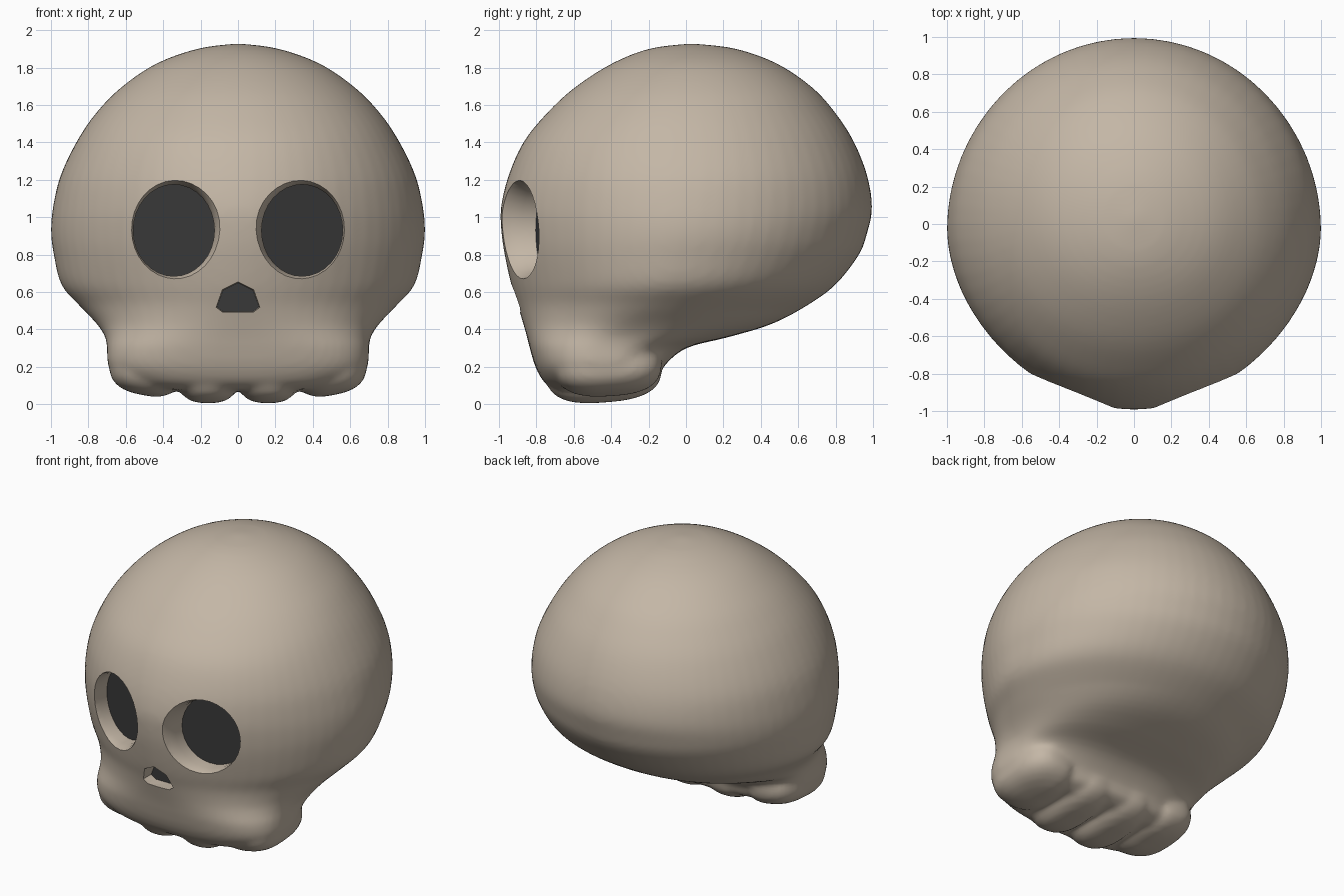
import bpy, bmesh, math
from mathutils import Matrix, Vector

if "Cube" in bpy.data.objects:
    bpy.data.objects.remove(bpy.data.objects["Cube"])

N = 64


def material(name, color):
    m = bpy.data.materials.new(name)
    m.diffuse_color = color
    m.use_nodes = True
    m.node_tree.nodes["Principled BSDF"].inputs["Base Color"].default_value = m.diffuse_color
    return m


bone = material("bone", (0.55, 0.47, 0.38, 1))
dark = material("dark", (0.04, 0.04, 0.04, 1))


def make_object(name, bm, mat=None):
    bmesh.ops.recalc_face_normals(bm, faces=bm.faces)
    me = bpy.data.meshes.new(name)
    bm.to_mesh(me)
    bm.free()
    ob = bpy.data.objects.new(name, me)
    bpy.context.collection.objects.link(ob)
    if mat:
        me.materials.append(mat)
    return ob


def loft(bm, rings):
    loops = [[bm.verts.new(p) for p in r] for r in rings]
    for a, b in zip(loops, loops[1:]):
        for i in range(len(a)):
            j = (i + 1) % len(a)
            bm.faces.new((a[i], a[j], b[j], b[i]))
    bm.faces.new(loops[0])
    bm.faces.new(loops[-1])


# Head cross-sections: height, half width, front y, back y, widest y, front squareness
ROWS = [
    (1.927, 0.03, 0.00, 0.06, 0.03, 2.0),
    (1.90, 0.22, -0.20, 0.27, 0.03, 2.0),
    (1.82, 0.44, -0.40, 0.49, 0.03, 2.0),
    (1.69, 0.63, -0.60, 0.68, 0.02, 2.0),
    (1.55, 0.765, -0.75, 0.805, 0.0, 2.0),
    (1.40, 0.865, -0.87, 0.90, 0.0, 2.0),
    (1.22, 0.95, -0.95, 0.97, 0.0, 1.95),
    (1.05, 0.99, -0.99, 0.995, -0.02, 1.87),
    (0.92, 1.00, -0.987, 0.97, -0.03, 1.85),
    (0.80, 0.985, -0.97, 0.925, -0.05, 1.85),
    (0.64, 0.945, -0.935, 0.80, -0.08, 1.85),
    (0.53, 0.85, -0.90, 0.65, -0.14, 1.95),
    (0.43, 0.755, -0.87, 0.46, -0.25, 2.2),
    (0.36, 0.71, -0.85, 0.23, -0.35, 2.5),
    (0.30, 0.70, -0.835, 0.00, -0.42, 2.7),
    (0.20, 0.69, -0.805, -0.12, -0.44, 2.8),
    (0.12, 0.60, -0.76, -0.15, -0.44, 2.8),
    (0.08, 0.48, -0.70, -0.22, -0.44, 2.8),
]


def smooth_rows(rows, steps=4):
    # Catmull-Rom interpolation between the cross-sections
    out = []
    for i in range(len(rows) - 1):
        p = [rows[max(i - 1, 0)], rows[i], rows[i + 1], rows[min(i + 2, len(rows) - 1)]]
        for k in range(steps):
            t = k / steps
            out.append([0.5 * (2 * b + (c - a) * t + (2 * a - 5 * b + 4 * c - d) * t * t
                               + (3 * b - a - 3 * c + d) * t ** 3) for a, b, c, d in zip(*p)])
    return out + [rows[-1]]


def head_ring(z, w, front, back, mid, n):
    pts = []
    for i in range(N):
        s, c = math.sin(2 * math.pi * i / N), math.cos(2 * math.pi * i / N)
        e = 2 / (n if c > 0 else max(n, 2))
        depth = (front if c > 0 else back) - mid
        pts.append((w * math.copysign(abs(s) ** e, s), mid + depth * abs(c) ** e, z))
    return pts


# Head
bm = bmesh.new()
loft(bm, [head_ring(*r) for r in smooth_rows(ROWS)])


# Teeth: four rounded lobes running front to back
def tooth(center, half, tilt_x, tilt_y):
    mat = (Matrix.Translation(center) @ Matrix.Rotation(tilt_y, 4, 'Y')
           @ Matrix.Rotation(tilt_x, 4, 'X') @ Matrix.Diagonal((*half, 1)))
    for v in bmesh.ops.create_uvsphere(bm, u_segments=40, v_segments=24, radius=1)["verts"]:
        k = sum(abs(c) ** 2.7 for c in v.co) ** (-1 / 2.7)
        v.co = mat @ (v.co * k)


for s in (-1, 1):
    tooth((s * 0.16, -0.44, 0.18), (0.17, 0.31, 0.17), 0.08, 0)
    tooth((s * 0.485, -0.415, 0.215), (0.20, 0.285, 0.165), 0.06, -s * 0.2)
skull = make_object("skull", bm, bone)

# Fuse the head and teeth into one soft surface
rm = skull.modifiers.new("fuse", 'REMESH')
rm.mode = 'VOXEL'
rm.voxel_size = 0.021
sm = skull.modifiers.new("soften", 'SMOOTH')
sm.factor = 0.5
sm.iterations = 6


# Openings: a flared cutter plus a dark floor
def opening(name, outline, floor_y, flare):
    def ring(depth, scale):
        cx = sum(p[0] for p in outline) / len(outline)
        cz = sum(p[1] for p in outline) / len(outline)
        return [Vector((cx + (x - cx) * scale, floor_y(x) - depth, cz + (z - cz) * scale))
                for x, z in outline]
    b = bmesh.new()
    loft(b, [ring(d, s) for d, s in flare])
    cutter = make_object(name + "_cutter", b)
    cutter.hide_render = True
    cutter.hide_viewport = True
    mod = skull.modifiers.new(name, 'BOOLEAN')
    mod.operation = 'DIFFERENCE'
    mod.solver = 'EXACT'
    mod.object = cutter
    b = bmesh.new()
    f = b.faces.new([b.verts.new(p) for p in ring(0.004, 1.002)])
    ob = make_object(name, b, dark)
    if ob.data.polygons[0].normal.y > 0:
        ob.data.flip_normals()
    return cutter


cutters = []
for s, side in ((-1, "left"), (1, "right")):
    oval = [(s * (0.343 + 0.217 * math.cos(2 * math.pi * i / 32)),
             0.93 + 0.245 * math.sin(2 * math.pi * i / 32)) for i in range(32)]
    cutters.append(opening(side + "_eye_socket", oval,
                           lambda x: -0.80 + (abs(x) - 0.125) * 0.33,
                           [(0, 1), (0.08, 1.0), (0.13, 1.04), (0.17, 1.11), (0.21, 1.2), (0.5, 1.3)]))

half = [(0.08, 0.61), (0.113, 0.52), (0.08, 0.495)]
nose = [(0, 0.65)] + half + [(-x, z) for x, z in reversed(half)]
cutters.append(opening("nose_hole", nose, lambda x: -0.80,
                       [(0, 1), (0.09, 1.03), (0.4, 1.15)]))

# Apply the modifiers, remove the cutters, shade smooth
bpy.context.view_layer.objects.active = skull
skull.select_set(True)
for m in list(skull.modifiers):
    bpy.ops.object.modifier_apply(modifier=m.name)
for c in cutters:
    bpy.data.objects.remove(c)
if not skull.data.materials:
    skull.data.materials.append(bone)
bpy.ops.object.shade_smooth_by_angle(angle=math.radians(40))
